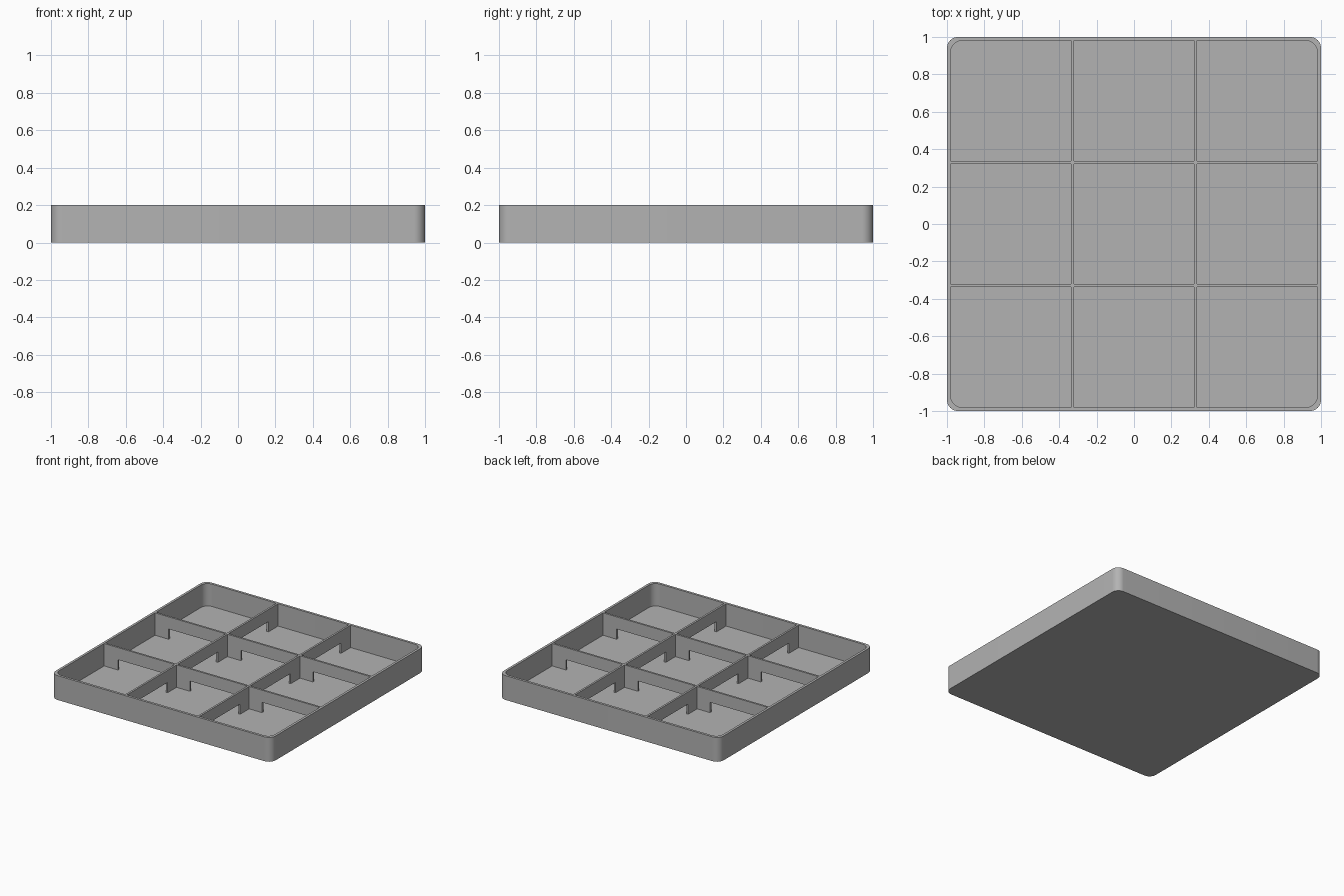
import bpy, bmesh
from math import cos, sin, pi, radians
from mathutils import Matrix

SIZE, HEIGHT = 1.0, 0.2            # half width and height of the tray
WALL, FLOOR = 0.02, 0.016
RADIUS = 0.06
DIVIDER, PITCH = 0.016, 0.33       # divider thickness and offset from centre
GAP, GAP_TOP = 0.2, 0.1            # half width and top of the openings

cube = bpy.data.objects.get("Cube")
if cube:
    bpy.data.objects.remove(cube)

grey = bpy.data.materials.new("plain grey")
grey.use_nodes = True
colour = (0.45, 0.45, 0.45, 1)
grey.diffuse_color = colour
grey.node_tree.nodes["Principled BSDF"].inputs["Base Color"].default_value = colour


def finish(name, bm, smooth=False):
    bmesh.ops.recalc_face_normals(bm, faces=bm.faces)
    mesh = bpy.data.meshes.new(name)
    bm.to_mesh(mesh)
    bm.free()
    mesh.materials.append(grey)
    obj = bpy.data.objects.new(name, mesh)
    bpy.context.collection.objects.link(obj)
    if smooth:
        bpy.ops.object.select_all(action='DESELECT')
        obj.select_set(True)
        bpy.context.view_layer.objects.active = obj
        bpy.ops.object.shade_smooth_by_angle(angle=radians(30))
    return obj


def rounded_loop(bm, half, z, steps=12):
    """Ring of vertices around a square with rounded corners."""
    verts = []
    for quarter, (sx, sy) in enumerate([(1, 1), (-1, 1), (-1, -1), (1, -1)]):
        for i in range(steps + 1):
            a = (quarter + i / steps) * pi / 2
            verts.append(bm.verts.new((sx * (half - RADIUS) + RADIUS * cos(a),
                                       sy * (half - RADIUS) + RADIUS * sin(a), z)))
    return verts


# Tray: rounded outer shell, rim, inner walls and floor
bm = bmesh.new()
loops = [rounded_loop(bm, half, z) for half, z in
         [(SIZE, 0), (SIZE, HEIGHT), (SIZE - WALL, HEIGHT), (SIZE - WALL, FLOOR)]]
for a, b in zip(loops, loops[1:]):
    for i in range(len(a)):
        j = (i + 1) % len(a)
        bm.faces.new((a[i], a[j], b[j], b[i]))
bm.faces.new(loops[0])
bm.faces.new(loops[-1])
finish("tray", bm, smooth=True)


def divider(name, start, end, centres, matrix):
    """Upright strip along x with an opening at the floor for each centre."""
    profile = [(start, HEIGHT), (start, FLOOR)]
    for c in centres:
        profile += [(c - GAP, FLOOR), (c - GAP, GAP_TOP),
                    (c + GAP, GAP_TOP), (c + GAP, FLOOR)]
    profile += [(end, FLOOR), (end, HEIGHT)]
    bm = bmesh.new()
    face = bm.faces.new([bm.verts.new((x, -DIVIDER / 2, z)) for x, z in profile])
    out = bmesh.ops.extrude_face_region(bm, geom=[face])
    moved = [v for v in out["geom"] if isinstance(v, bmesh.types.BMVert)]
    bmesh.ops.translate(bm, verts=moved, vec=(0, DIVIDER, 0))
    bm.transform(matrix)
    finish(name, bm)


inner = SIZE - WALL
edge = PITCH + DIVIDER / 2
side = (inner + PITCH) / 2
turn = Matrix.Rotation(pi / 2, 4, 'Z')

# Long dividers across x, short ones fitted between them along y
for label, offset in (("front", -PITCH), ("back", PITCH)):
    divider(label + "_divider", -inner, inner, (-side, 0, side),
            Matrix.Translation((0, offset, 0)))
for label, offset in (("right", -PITCH), ("left", PITCH)):
    place = Matrix.Translation((offset, 0, 0)) @ turn
    for row, start, end, centre in (("front", -inner, -edge, -side),
                                    ("middle", -edge + DIVIDER, edge - DIVIDER, 0),
                                    ("back", edge, inner, side)):
        divider(f"{label}_{row}_divider", start, end, (centre,), place)
